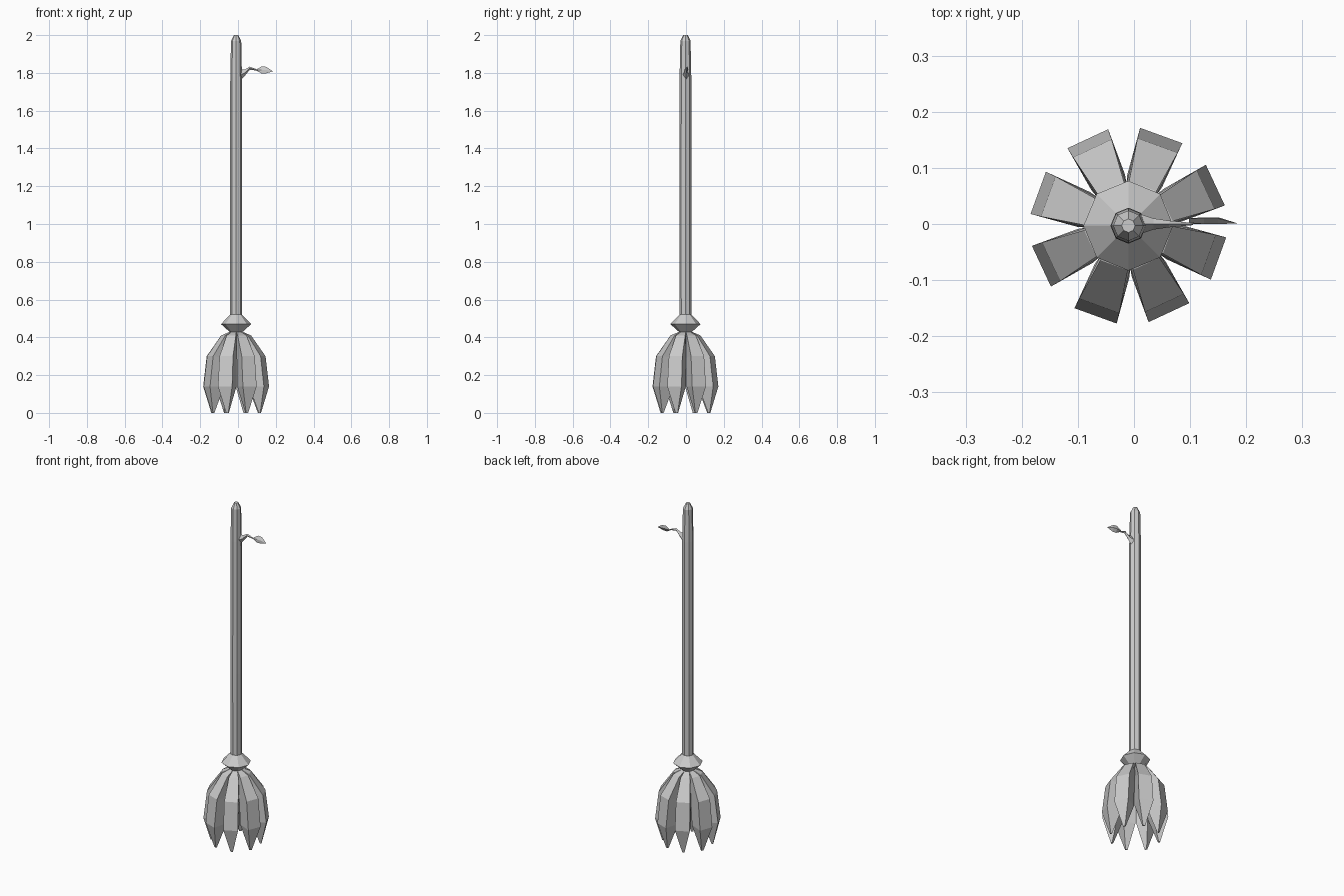
import bpy, bmesh
from math import sin, cos, pi, radians
from mathutils import Vector

if "Cube" in bpy.data.objects:
    bpy.data.objects.remove(bpy.data.objects["Cube"])

CX, CY = -0.01, -0.003   # axis of the broom


def make_object(name, rings, closed_tip=None):
    """Skin a list of equal-length point rings, capping both ends."""
    bm = bmesh.new()
    vs = [[bm.verts.new(p) for p in r] for r in rings]
    n = len(rings[0])
    for a, b in zip(vs, vs[1:]):
        for i in range(n):
            j = (i + 1) % n
            bm.faces.new((a[i], a[j], b[j], b[i]))
    bm.faces.new(vs[0])
    if closed_tip is None:
        bm.faces.new(vs[-1])
    else:
        tip = bm.verts.new(closed_tip)
        for i in range(n):
            bm.faces.new((vs[-1][i], vs[-1][(i + 1) % n], tip))
    bmesh.ops.recalc_face_normals(bm, faces=bm.faces)
    me = bpy.data.meshes.new(name)
    bm.to_mesh(me)
    bm.free()
    ob = bpy.data.objects.new(name, me)
    bpy.context.collection.objects.link(ob)
    return ob


def lathe(name, profile, sides=8):
    rings = [[(CX + r * cos(2 * pi * i / sides), CY + r * sin(2 * pi * i / sides), z)
              for i in range(sides)] for r, z in profile]
    return make_object(name, rings)


# Octagonal handle with chamfered top
lathe("handle", [(0.031, 0.42), (0.032, 1.0), (0.031, 1.78),
                 (0.027, 1.97), (0.012, 2.0)])

# Binding collar
lathe("collar", [(0.032, 0.52), (0.08, 0.47), (0.03, 0.425)])

# Eight thick, pointed bristle bundles
# outer radius, outer half width, outer z, inner radius, inner half width, inner z
SECTIONS = [
    (0.030, 0.012, 0.430, 0.005, 0.006, 0.42),
    (0.075, 0.026, 0.410, 0.025, 0.014, 0.38),
    (0.152, 0.038, 0.300, 0.070, 0.029, 0.29),
    (0.171, 0.040, 0.140, 0.085, 0.033, 0.14),
]
for k in range(8):
    a = radians(25 + 45 * k)
    out, side = Vector((cos(a), sin(a), 0)), Vector((-sin(a), cos(a), 0))

    def place(r, w, z):
        return Vector((CX, CY, z)) + out * r + side * w

    rings = [[place(ro, -wo, zo), place(ro, wo, zo), place(ri, wi, zi), place(ri, -wi, zi)]
             for ro, wo, zo, ri, wi, zi in SECTIONS]
    rings.append([place(0.138, -0.006, 0), place(0.138, 0.006, 0),
                  place(0.130, 0.006, 0), place(0.130, -0.006, 0)])
    make_object(f"bristle_{k + 1}", rings)

# Side twig: four-sided rings along a bent path (x, z, half y, half z)
TWIG = [(0.005, 1.785, 0.020, 0.035), (0.035, 1.800, 0.010, 0.017),
        (0.062, 1.825, 0.006, 0.008), (0.105, 1.814, 0.002, 0.003)]
make_object("twig", [[(x, CY + hy + 0.003, z), (x, 0, z + hz), (x, -hy, z), (x, 0, z - hz)]
                     for x, z, hy, hz in TWIG])

# Small upright leaf
LEAF = [(0.098, 1.815, 0.002, 0.003), (0.125, 1.816, 0.004, 0.019),
        (0.150, 1.815, 0.004, 0.017)]
make_object("leaf", [[(x, 0.008 + hy, z), (x, 0.010, z + hz), (x, 0.004 - hy, z), (x, 0.000, z - hz)]
                     for x, z, hy, hz in LEAF], closed_tip=(0.185, 0.001, 1.808))
